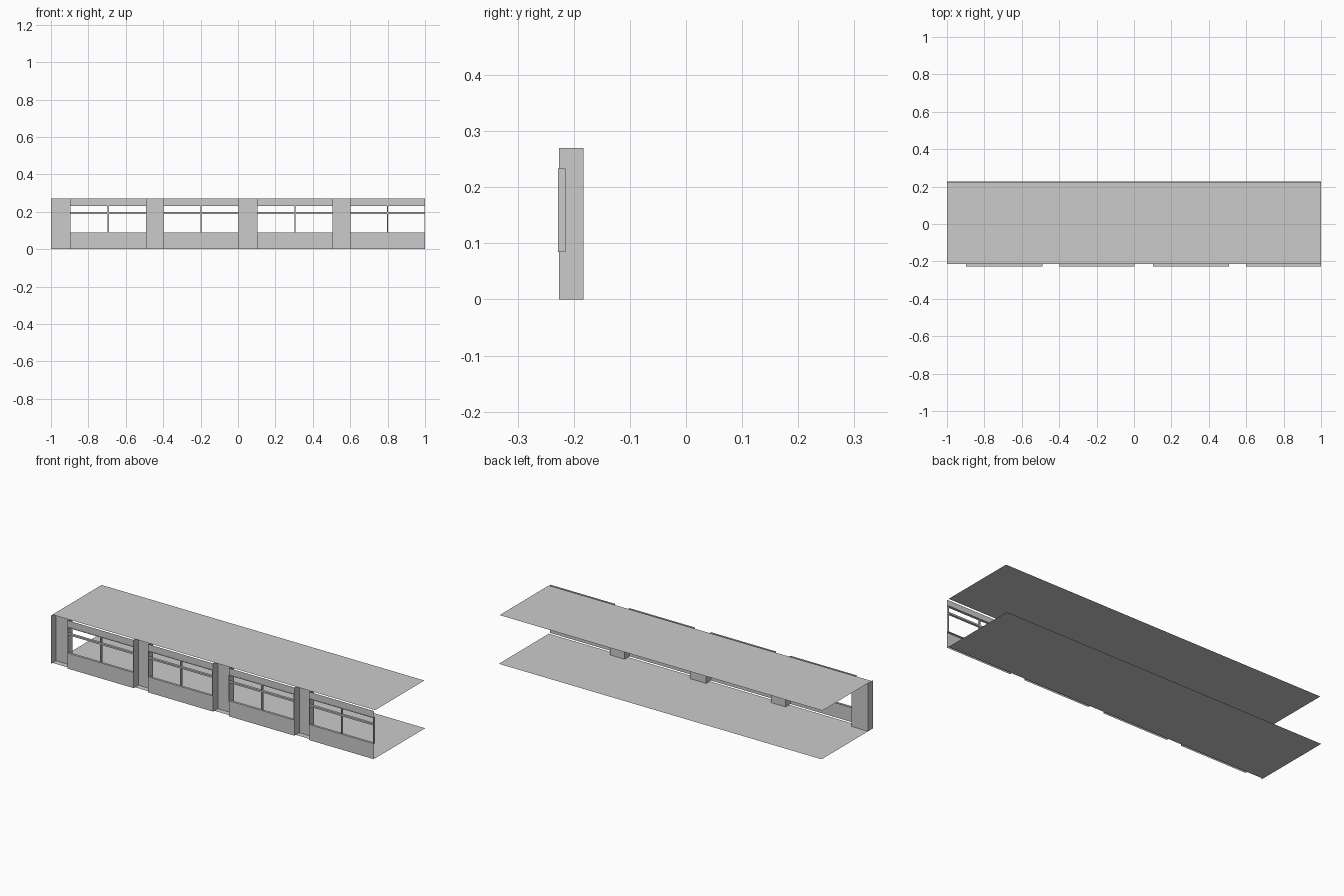
import bpy

if "Cube" in bpy.data.objects:
    bpy.data.objects.remove(bpy.data.objects["Cube"])

FRONT, BACK = -0.226, -0.183       # facade plane, recess back plane
FRAME_OUT, FRAME_IN = -0.228, -0.215
HEIGHT, SILL, HEAD = 0.27, 0.085, 0.233
NICHES = [(-1.0, -0.898), (-0.489, -0.398), (0.003, 0.102), (0.508, 0.599)]
BAYS = [(-0.898, -0.489), (-0.398, 0.003), (0.102, 0.508), (0.599, 1.0)]


def add_mesh(name, verts, faces):
    mesh = bpy.data.meshes.new(name)
    mesh.from_pydata(verts, [], faces)
    mesh.update()
    obj = bpy.data.objects.new(name, mesh)
    bpy.context.collection.objects.link(obj)
    return obj


def slab(name, y0, y1, z):
    add_mesh(name, [(-1, y0, z), (1, y0, z), (1, y1, z), (-1, y1, z)], [(0, 1, 2, 3)])


def wall_strip(name, path, z0, z1):
    """Thin vertical wall following a plan path."""
    n = len(path)
    verts = [(x, y, z0) for x, y in path] + [(x, y, z1) for x, y in path]
    add_mesh(name, verts, [(i, i + 1, n + i + 1, n + i) for i in range(n - 1)])


def bar(name, x0, x1, z0, z1, y0=FRAME_OUT, y1=FRAME_IN):
    bpy.ops.mesh.primitive_cube_add(
        size=1, location=((x0 + x1) / 2, (y0 + y1) / 2, (z0 + z1) / 2))
    obj = bpy.context.object
    obj.name = name
    obj.scale = (x1 - x0, y1 - y0, z1 - z0)


# Floor and ceiling sheets
slab("floor", -0.214, 0.228, 0)
slab("ceiling", -0.214, 0.221, HEIGHT)

# Recessed piers between the windows
for x0, x1 in NICHES:
    wall_strip("recessed_pier", [(x0, FRONT), (x0, BACK), (x1, BACK), (x1, FRONT)], 0, HEIGHT)

# Window bays: wall below, lintel above, thin frame and glazing bars
T = 0.003
for x0, x1 in BAYS:
    wall_strip("lower_wall", [(x0, FRONT), (x1, FRONT)], 0, SILL)
    wall_strip("lintel", [(x0, FRONT), (x1, FRONT)], HEAD, HEIGHT)
    bar("frame_sill", x0, x1, SILL, SILL + T)
    bar("frame_head", x0, x1, HEAD - T, HEAD)
    bar("frame_jamb_left", x0, x0 + T, SILL + T, HEAD - T)
    bar("frame_jamb_right", x1 - T, x1, SILL + T, HEAD - T)
    mid = (x0 + x1) / 2
    bar("transom", x0 + T, x1 - T, 0.189, 0.198)
    bar("mullion_lower", mid - 0.003, mid + 0.003, SILL + T, 0.189)
    bar("mullion_upper", mid - 0.003, mid + 0.003, 0.198, HEAD - T)
